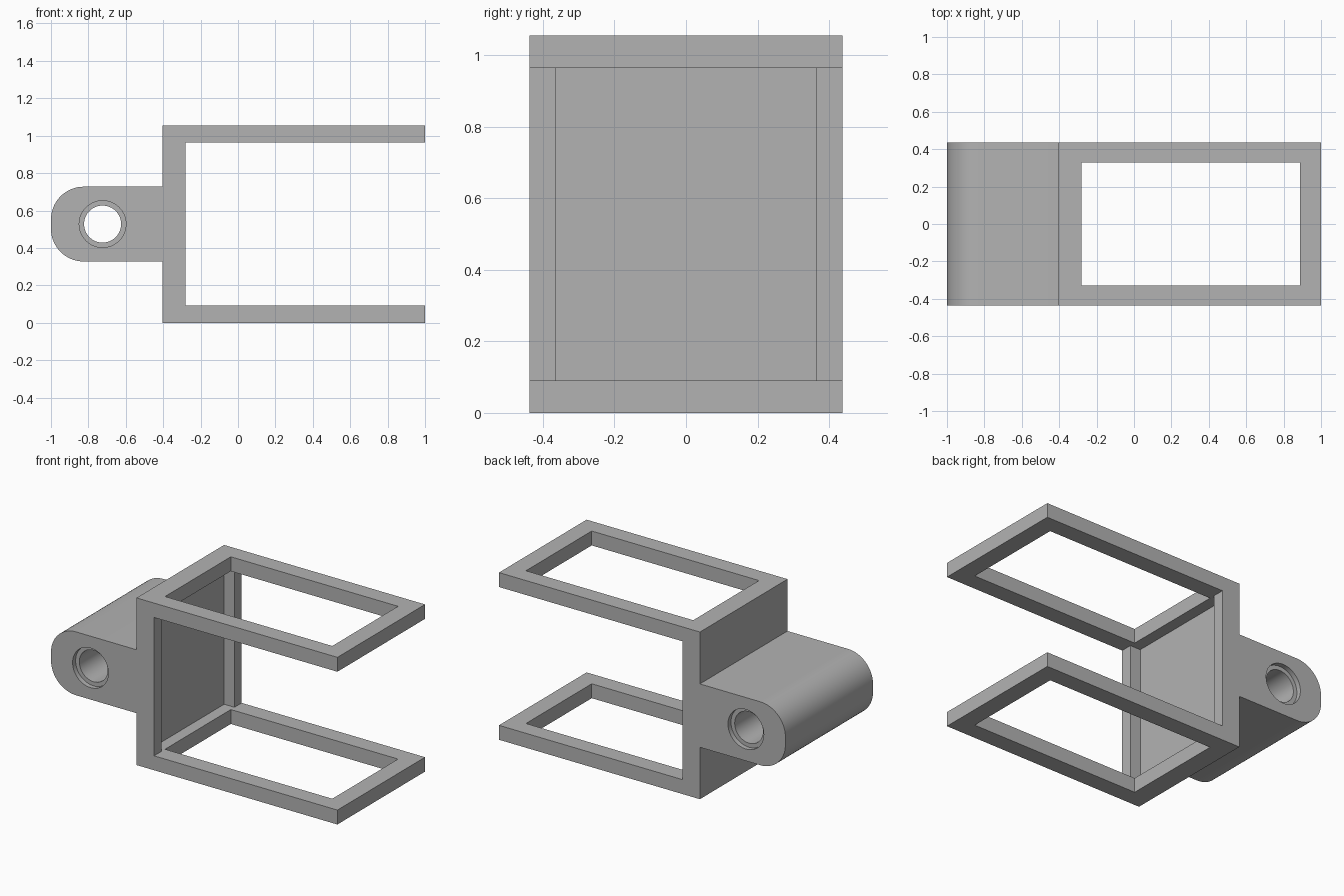
import bpy, bmesh, math
from mathutils import Matrix, Vector

if "Cube" in bpy.data.objects:
    bpy.data.objects.remove(bpy.data.objects["Cube"], do_unlink=True)

HALF_W = 0.437                       # half width along y
HEIGHT, RAIL = 1.055, 0.091          # overall height, frame thickness
BACK, FACE, END = -0.403, -0.28, 1.0  # back plate rear, back plate face, frame tips
MID = HEIGHT / 2
LUG_H, LUG_R = 0.2, 0.175            # lug half height, corner radius
BORE_X = -0.724

grey = bpy.data.materials.new("plain grey")
grey.use_nodes = True
colour = (0.45, 0.45, 0.45, 1)
grey.diffuse_color = colour
grey.node_tree.nodes["Principled BSDF"].inputs["Base Color"].default_value = colour


def make_object(name, bm):
    bmesh.ops.recalc_face_normals(bm, faces=bm.faces)
    mesh = bpy.data.meshes.new(name)
    bm.to_mesh(mesh)
    bm.free()
    mesh.materials.append(grey)
    obj = bpy.data.objects.new(name, mesh)
    bpy.context.collection.objects.link(obj)
    return obj


def box(name, lo, hi):
    bm = bmesh.new()
    lo, hi = Vector(lo), Vector(hi)
    size = Matrix.Diagonal((*(hi - lo), 1))
    bmesh.ops.create_cube(bm, size=1, matrix=Matrix.Translation((lo + hi) / 2) @ size)
    return make_object(name, bm)


def bore(name, radius, y0, y1):
    bm = bmesh.new()
    place = Matrix.Translation((BORE_X, (y0 + y1) / 2, MID)) @ Matrix.Rotation(math.pi / 2, 4, 'X')
    bmesh.ops.create_cone(bm, cap_ends=True, segments=64, radius1=radius,
                          radius2=radius, depth=y1 - y0, matrix=place)
    return make_object(name, bm)


def cut(target, cutter):
    cutter.hide_render = True
    mod = target.modifiers.new("cut", 'BOOLEAN')
    mod.operation, mod.solver, mod.object = 'DIFFERENCE', 'EXACT', cutter
    bpy.context.view_layer.objects.active = target
    bpy.ops.object.modifier_apply(modifier=mod.name)
    bpy.data.objects.remove(cutter, do_unlink=True)


# Side profile: rounded lug, back plate and two forward arms
def lug_corner(side, start):
    cx, cz = -1 + LUG_R, MID + side * (LUG_H - LUG_R)
    angles = [math.radians(start + 90 * i / 16) for i in range(17)]
    return [(cx + LUG_R * math.cos(a), cz + LUG_R * math.sin(a)) for a in angles]


profile = [(BACK, 0), (END, 0), (END, RAIL), (FACE, RAIL),
           (FACE, HEIGHT - RAIL), (END, HEIGHT - RAIL), (END, HEIGHT),
           (BACK, HEIGHT), (BACK, MID + LUG_H)]
profile += lug_corner(1, 90) + lug_corner(-1, 180) + [(BACK, MID - LUG_H)]

bm = bmesh.new()
side_face = bm.faces.new([bm.verts.new((x, -HALF_W, z)) for x, z in profile])
extruded = bmesh.ops.extrude_face_region(bm, geom=[side_face])["geom"]
bmesh.ops.translate(bm, vec=(0, 2 * HALF_W, 0),
                    verts=[v for v in extruded if isinstance(v, bmesh.types.BMVert)])
bracket = make_object("hinge_bracket", bm)

# Rectangular windows through both arms
cut(bracket, box("window_cutter", (FACE, -0.328, -0.1), (0.888, 0.328, HEIGHT + 0.1)))

# Shallow recess in the back plate, leaving a post on each side
cut(bracket, box("recess_cutter", (FACE - 0.072, -0.365, RAIL), (0, 0.365, HEIGHT - RAIL)))

# Pin hole with a counterbore at each end
cut(bracket, bore("pin_hole_cutter", 0.099, -0.6, 0.6))
for s in (-1, 1):
    y0, y1 = sorted((s * (HALF_W - 0.03), s * 0.6))
    cut(bracket, bore("counterbore_cutter", 0.125, y0, y1))

# Smooth the round surfaces, keep edges sharp
bpy.ops.object.select_all(action='DESELECT')
bracket.select_set(True)
bpy.context.view_layer.objects.active = bracket
bpy.ops.object.shade_smooth_by_angle(angle=math.radians(30))
